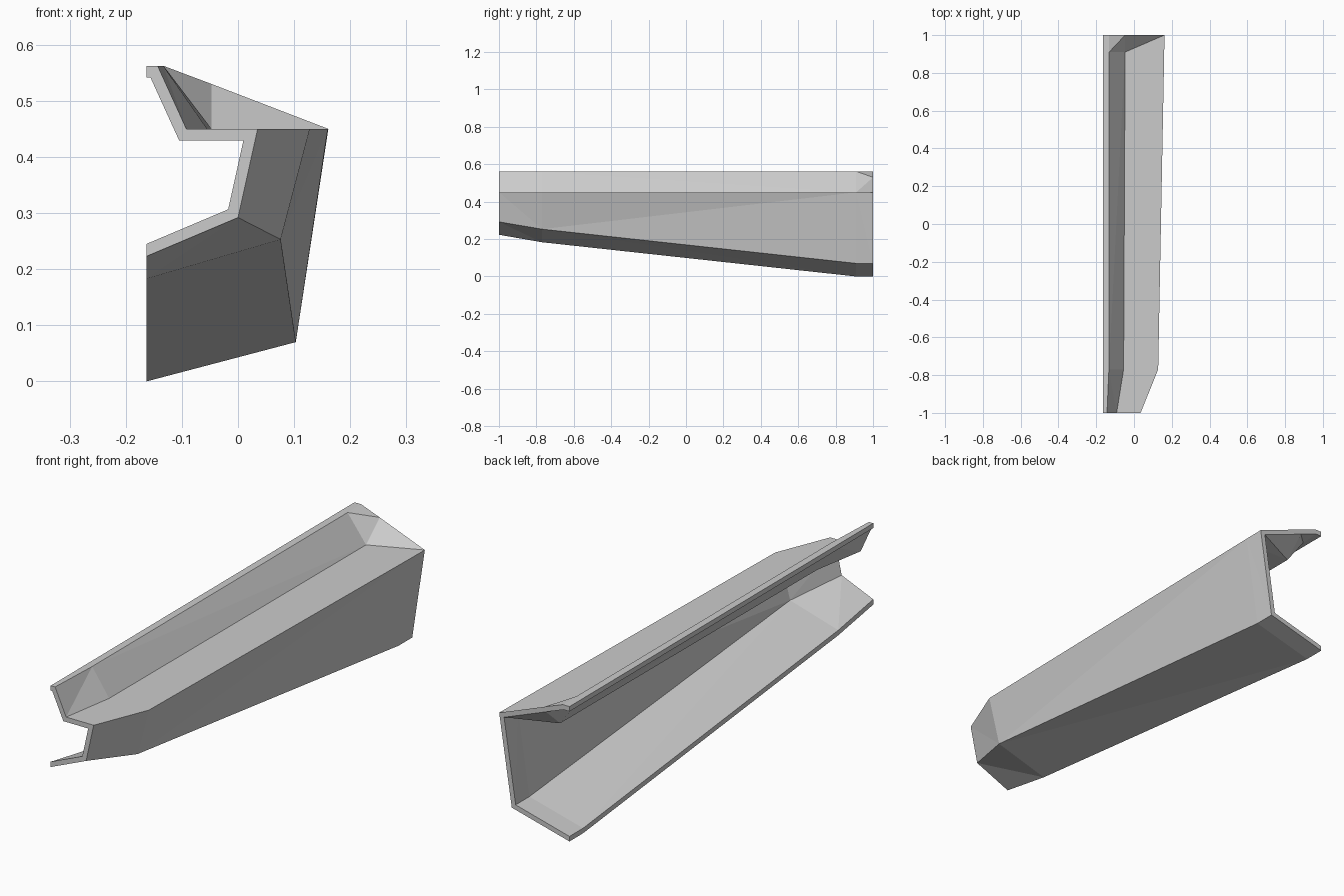
import bpy, bmesh
from mathutils import Vector

if "Cube" in bpy.data.objects:
    bpy.data.objects.remove(bpy.data.objects["Cube"])

WALL = 0.0203  # sheet thickness
# Stations along the length: y, then the outer (x, z) profile from top lip to bottom lip
STATIONS = [
    (-1.00, [(-.163, .562), (-.143, .562), (-.092, .45), (.035, .45), (.0, .292), (-.163, .223)]),
    (-0.77, [(-.163, .562), (-.133, .562), (-.055, .45), (.128, .45), (.076, .253), (-.163, .183)]),
    (0.91, [(-.163, .562), (-.132, .562), (-.047, .45), (.16, .45), (.103, .07), (-.163, 0)]),
    (1.00, [(-.163, .562), (-.132, .562), (-.047, .53), (.161, .45), (.103, .07), (-.163, 0)]),
]
BACK_DIAGONAL = {(0, 1), (1, 3)}  # (span, strip) quads folded the other way


def inset(points):
    """Offset the open profile inwards with mitred corners."""
    pts = [Vector(p) for p in points]
    normals = []
    for a, b in zip(pts, pts[1:]):
        d = (b - a).normalized()
        normals.append(Vector((d.y, -d.x)))
    out = [pts[0] + Vector((0, WALL / normals[0].y))]
    for p, n, m in zip(pts[1:-1], normals, normals[1:]):
        out.append(p + (n + m) * (WALL / (1 + n.dot(m))))
    out.append(pts[-1] + Vector((0, WALL / normals[-1].y)))
    return out


bm = bmesh.new()
outer, inner = [], []
for y, prof in STATIONS:
    outer.append([bm.verts.new((x, y, z)) for x, z in prof])
    inner.append([bm.verts.new((x, y, z)) for x, z in inset(prof)])

# Outer and inner skins, folded along the chosen diagonals
for skin in (outer, inner):
    for s in range(3):
        a, b = skin[s], skin[s + 1]
        for k in range(5):
            if (s, k) in BACK_DIAGONAL:
                bm.faces.new((a[k], a[k + 1], b[k]))
                bm.faces.new((a[k + 1], b[k + 1], b[k]))
            else:
                bm.faces.new((a[k], a[k + 1], b[k + 1]))
                bm.faces.new((a[k], b[k + 1], b[k]))

# Lip edges along the length
for s in range(3):
    for k in (0, 5):
        bm.faces.new((outer[s][k], outer[s + 1][k], inner[s + 1][k], inner[s][k]))

# End rims
for s in (0, 3):
    for k in range(5):
        bm.faces.new((outer[s][k], outer[s][k + 1], inner[s][k + 1], inner[s][k]))

bmesh.ops.recalc_face_normals(bm, faces=bm.faces[:])
mesh = bpy.data.meshes.new("side_panel")
bm.to_mesh(mesh)
bm.free()

grey = bpy.data.materials.new("light grey")
grey.diffuse_color = (0.6, 0.6, 0.6, 1)
grey.use_nodes = True
grey.node_tree.nodes["Principled BSDF"].inputs["Base Color"].default_value = grey.diffuse_color
mesh.materials.append(grey)
panel = bpy.data.objects.new("side_panel", mesh)
bpy.context.collection.objects.link(panel)
